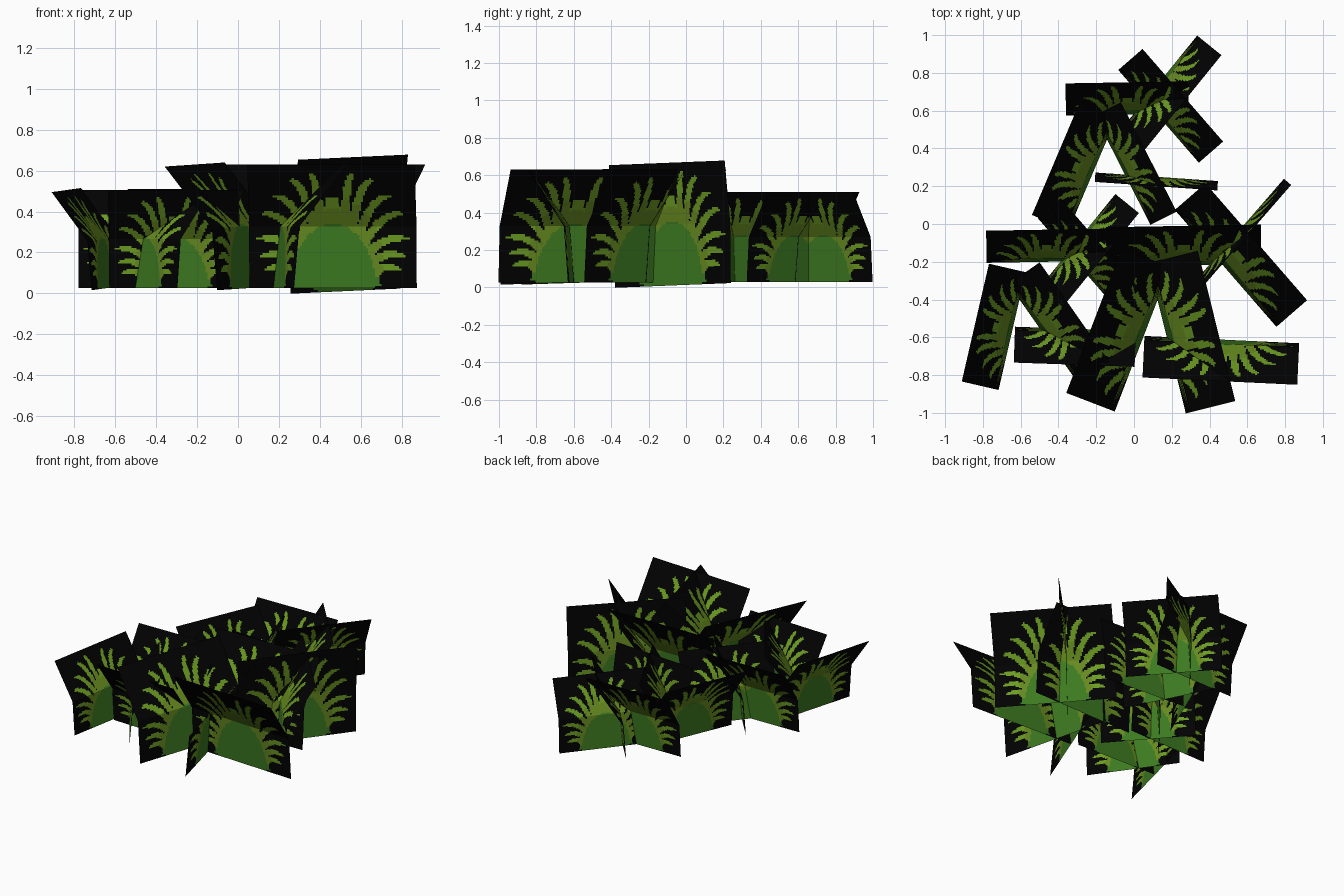
import bpy, math
from mathutils import Vector

if "Cube" in bpy.data.objects:
    bpy.data.objects.remove(bpy.data.objects["Cube"])

def material(name, rgb):
    m = bpy.data.materials.new(name)
    m.diffuse_color = (*rgb, 1)
    m.use_nodes = True
    m.node_tree.nodes["Principled BSDF"].inputs["Base Color"].default_value = m.diffuse_color
    return m

MATS = [material("black_backing", (0.0005, 0.0005, 0.0005)),
        material("deep_green", (0.047, 0.195, 0.015)),
        material("leaf_green", (0.15, 0.33, 0.016)),
        material("olive_green", (0.13, 0.25, 0.014))]
BLACK, DEEP, LEAF, OLIVE = range(4)
NU, NV = 76, 56          # cells per card
ASPECT = 1.34            # card width / height

# Leaf tips on one half of the card (distance from middle, height); mirrored by rule
TIPS = [(0.03, 0.72), (0.17, 0.92), (0.32, 0.87), (0.46, 0.74), (0.56, 0.60),
        (0.60, 0.40), (0.57, 0.26), (0.54, 0.15)]

def leaf_curve(i, tx, tv):
    """Arching leaf from the dome rim to its tip, as points with a half width."""
    a = math.radians(84 - i * 10)
    start = Vector((0.34 * math.cos(a), 0.50 * math.sin(a)))
    mid = Vector((0.55 * tx + 0.3 * start.x, 0.06 + 0.93 * tv))
    tip = Vector((tx, tv))
    pts = []
    for k in range(19):
        t = k / 18
        p = start * (1 - t) ** 2 + mid * 2 * t * (1 - t) + tip * t * t
        pts.append((p, 0.030 * (1 - t) ** 0.5 + 0.010, t))
    return pts

LEAVES = [leaf_curve(i, *t) for i, t in enumerate(TIPS)]

def paint(u, v):
    """Colour of one card cell: radiating leaves round a dome of foliage."""
    p = Vector((abs(u - 0.5) * ASPECT, v))
    r = math.hypot(p.x / 0.38, v / 0.58)
    if r < 0.90:
        return DEEP
    for leaf in LEAVES:
        for q, w, t in leaf:
            if (p - q).length < w:
                return OLIVE if t < 0.3 else LEAF
    return DEEP if r < 1 and v > 0.015 else BLACK

PATTERN = [paint((i + 0.5) / NU, (j + 0.5) / NV) for j in range(NV) for i in range(NU)]

def bend(t):
    """Cards rise almost straight to half height, then fold outwards."""
    return 0.2 * t if t < 0.5 else 0.1 + 1.8 * (t - 0.5)

def card(name, width, z0, z1, x, y, yaw, lean, rise=0):
    """Folded foliage card: base centre, heading, lean of top edge, end-to-end rise."""
    a = math.radians(yaw)
    along = Vector((math.cos(a) * width, math.sin(a) * width, rise))
    side = Vector((-math.sin(a), math.cos(a), 0)) * lean
    up = Vector((0, 0, z1 - z0))
    base = Vector((x, y, z0)) - along / 2
    verts = [base + along * (i / NU) + up * (j / NV) + side * bend(j / NV)
             for j in range(NV + 1) for i in range(NU + 1)]
    n = NU + 1
    faces = [(j * n + i, j * n + i + 1, (j + 1) * n + i + 1, (j + 1) * n + i)
             for j in range(NV) for i in range(NU)]
    me = bpy.data.meshes.new(name)
    me.from_pydata(verts, [], faces)
    for m in MATS:
        me.materials.append(m)
    me.polygons.foreach_set("material_index", PATTERN)
    me.update()
    bpy.context.collection.objects.link(bpy.data.objects.new(name, me))

PARTS = ["front_card", "back_card", "diagonal_card_a", "diagonal_card_b",
         "left_card", "right_card"]

# Three clumps of six cards: (x, y, yaw, lean, rise)
CLUMPS = {
    "large_clump": (0.82, 0.025, 0.63, [
        (0.465, -0.612, -2.7, -0.22), (0.265, -0.22, 1, 0.21),
        (0.485, -0.235, -49, 0.215), (0.525, -0.07, 49, -0.05, 0.025),
        (0.045, -0.61, 69, 0.275, 0.02), (0.175, -0.605, 104, -0.27)]),
    "rear_clump": (0.65, 0.03, 0.51, [
        (0.12, 0.25, -4, -0.05), (-0.035, 0.58, 1, 0.17),
        (0.13, 0.57, -49, 0.17), (0.13, 0.745, 51, -0.165),
        (-0.22, 0.265, 67, 0.21), (-0.06, 0.285, 117, -0.155)]),
    "left_clump": (0.64, 0.025, 0.505, [
        (-0.31, -0.555, -2, -0.19), (-0.46, -0.20, 1, 0.17),
        (-0.30, -0.21, -49, 0.16), (-0.30, -0.09, 51, -0.16),
        (-0.645, -0.567, 77, 0.20, 0.02), (-0.48, -0.58, 125, -0.20)]),
}

for clump, (width, z0, z1, cards) in CLUMPS.items():
    for part, c in zip(PARTS, cards):
        # the upright diagonal of the large clump stands a little taller
        tall = 0.036 if clump == "large_clump" and part == "diagonal_card_b" else 0
        card(f"{clump}_{part}", width, z0 - tall * 0.4, z1 + tall, *c)
